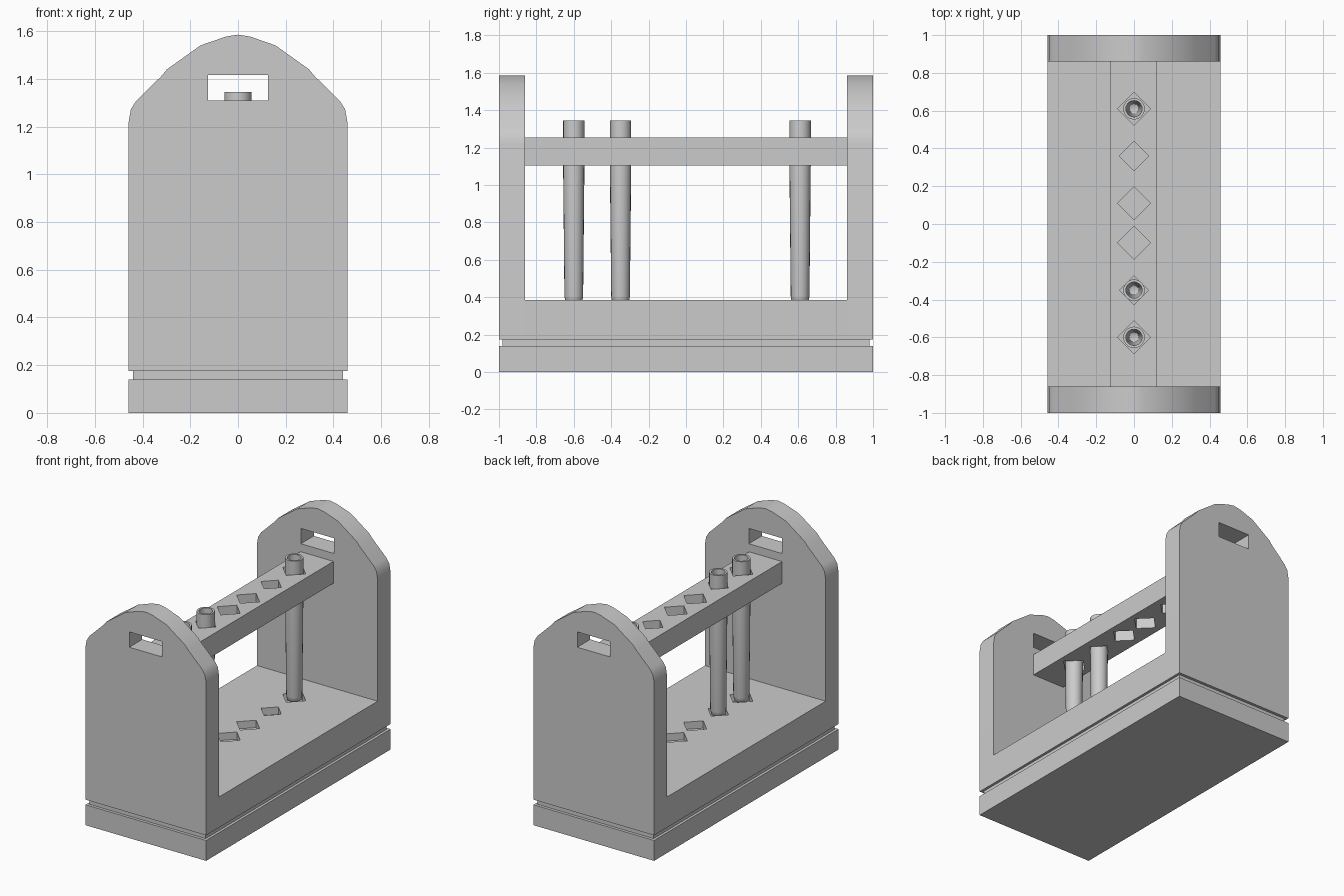
import bpy, bmesh, math

if "Cube" in bpy.data.objects:
    bpy.data.objects.remove(bpy.data.objects["Cube"])

HOLES = [(0.61, 0.087), (0.36, 0.077), (0.11, 0.087),
         (-0.10, 0.087), (-0.35, 0.077), (-0.60, 0.087)]
TUBES = [0.61, -0.35, -0.60]


def finish(name, bm):
    bmesh.ops.recalc_face_normals(bm, faces=bm.faces)
    me = bpy.data.meshes.new(name)
    bm.to_mesh(me)
    bm.free()
    ob = bpy.data.objects.new(name, me)
    bpy.context.collection.objects.link(ob)
    return ob


def prism(name, pts, offset):
    """Extrude a closed outline of 3D points along an offset vector."""
    bm = bmesh.new()
    face = bm.faces.new([bm.verts.new(p) for p in pts])
    ext = bmesh.ops.extrude_face_region(bm, geom=[face])
    verts = [g for g in ext["geom"] if isinstance(g, bmesh.types.BMVert)]
    bmesh.ops.translate(bm, verts=verts, vec=offset)
    return finish(name, bm)


def box(name, x0, x1, y0, y1, z0, z1):
    return prism(name, [(x0, y0, z0), (x1, y0, z0), (x1, y1, z0), (x0, y1, z0)],
                 (0, 0, z1 - z0))


def smooth(ob, angle=30):
    bpy.ops.object.select_all(action='DESELECT')
    ob.select_set(True)
    bpy.context.view_layer.objects.active = ob
    bpy.ops.object.shade_smooth_by_angle(angle=math.radians(angle))


def cut(ob, cutter):
    mod = ob.modifiers.new("cut", 'BOOLEAN')
    mod.operation = 'DIFFERENCE'
    mod.solver = 'EXACT'
    mod.object = cutter
    cutter.hide_render = True
    cutter.hide_set(True)


def diamonds(name, z0, z1):
    """All diamond hole cutters in one mesh."""
    bm = bmesh.new()
    for y, r in HOLES:
        pts = [(r, y), (0, y + r), (-r, y), (0, y - r)]
        lo = [bm.verts.new((*p, z0)) for p in pts]
        hi = [bm.verts.new((*p, z1)) for p in pts]
        bm.faces.new(lo)
        bm.faces.new(hi)
        for i in range(4):
            j = (i + 1) % 4
            bm.faces.new((lo[i], lo[j], hi[j], hi[i]))
    return finish(name, bm)


# Foot slab and the recessed groove above it
box("foot_slab", -0.458, 0.458, -1, 1, 0, 0.14)
box("groove_core", -0.44, 0.44, -0.98, 0.98, 0.13, 0.185)

# Deck with shallow diamond sockets
deck = box("deck", -0.458, 0.458, -0.86, 0.86, 0.175, 0.385)
cut(deck, diamonds("socket_cutter", 0.335, 0.5))

# Arched end plates with handle slots
half = [(0.458, 0.175), (0.458, 1.22), (0.449, 1.272), (0.427, 1.307), (0.322, 1.41),
        (0.297, 1.44), (0.157, 1.54), (0.05, 1.577)]
outline = half + [(0, 1.585)] + [(-x, z) for x, z in reversed(half)]
slot = box("slot_cutter", -0.125, 0.125, -1.2, 1.2, 1.31, 1.415)
for name, y in (("front_plate", -1), ("back_plate", 0.86)):
    plate = prism(name, [(x, y, z) for x, z in outline], (0, 0.14, 0))
    smooth(plate)
    cut(plate, slot)

# Top bar with diamond through-holes
bar = box("holder_bar", -0.127, 0.123, -0.86, 0.86, 1.105, 1.255)
cut(bar, diamonds("bar_hole_cutter", 1.0, 1.4))

# Hollow, slightly tapered tubes: outer wall, rim, inner wall
PROFILE = [(0, 0.355), (0.03, 0.36), (0.045, 0.375), (0.05, 0.405), (0.057, 1.1),
           (0.057, 1.345), (0.043, 1.345), (0.025, 0.42), (0, 0.41)]
for k, y in enumerate(TUBES):
    bm = bmesh.new()
    vs = [bm.verts.new((r, 0, z)) for r, z in PROFILE]
    es = [bm.edges.new(p) for p in zip(vs, vs[1:])]
    bmesh.ops.spin(bm, geom=vs + es, cent=(0, 0, 0), axis=(0, 0, 1),
                   angle=2 * math.pi, steps=20)
    bmesh.ops.remove_doubles(bm, verts=bm.verts, dist=1e-4)
    tube = finish(f"tube_{k + 1}", bm)
    tube.location.y = y
    smooth(tube, 40)
